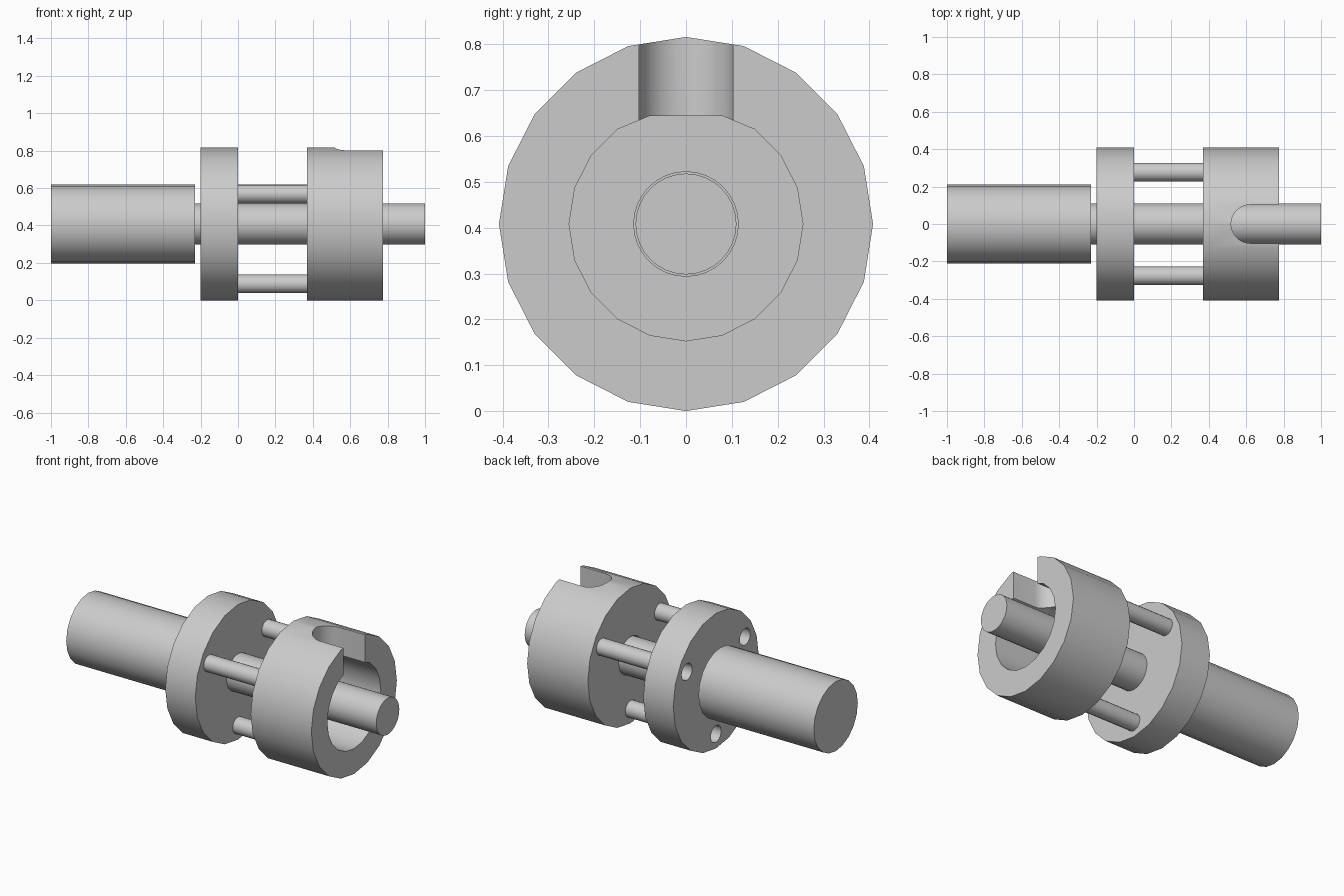
import bpy, bmesh
from math import sin, cos, pi, radians

default = bpy.data.objects.get("Cube")
if default:
    bpy.data.objects.remove(default, do_unlink=True)

AXIS_Z = 0.408    # height of the common x axis
BODY_R = 0.408    # radius of flange and cup
ROD_RING = 0.32   # distance of the rods from the axis

grey = bpy.data.materials.new("plain_grey")
grey.use_nodes = True
grey.diffuse_color = (0.6, 0.6, 0.6, 1)
grey.node_tree.nodes["Principled BSDF"].inputs["Base Color"].default_value = (0.6, 0.6, 0.6, 1)


def extrude_profile(name, points, offset):
    """Prism from a closed loop of 3D points moved along an offset."""
    bm = bmesh.new()
    face = bm.faces.new([bm.verts.new(p) for p in points])
    out = bmesh.ops.extrude_face_region(bm, geom=[face])
    moved = [v for v in out["geom"] if isinstance(v, bmesh.types.BMVert)]
    bmesh.ops.translate(bm, verts=moved, vec=offset)
    bmesh.ops.recalc_face_normals(bm, faces=bm.faces)
    mesh = bpy.data.meshes.new(name)
    bm.to_mesh(mesh)
    bm.free()
    mesh.materials.append(grey)
    obj = bpy.data.objects.new(name, mesh)
    bpy.context.collection.objects.link(obj)
    return obj


def x_cylinder(name, x0, x1, radius, sides=20, y=0, z=0, roof=1):
    """Cylinder along x, with its top optionally flattened at roof."""
    angles = [2 * pi * i / sides for i in range(sides)]
    ring = [(x0, y + radius * sin(a), AXIS_Z + z + min(radius * cos(a), roof)) for a in angles]
    return extrude_profile(name, ring, (x1 - x0, 0, 0))


def activate(obj):
    bpy.ops.object.select_all(action="DESELECT")
    obj.select_set(True)
    bpy.context.view_layer.objects.active = obj


def cut(target, cutter):
    mod = target.modifiers.new("cut", "BOOLEAN")
    mod.operation = "DIFFERENCE"
    mod.solver = "EXACT"
    mod.object = cutter
    activate(target)
    bpy.ops.object.modifier_apply(modifier=mod.name)
    bpy.data.objects.remove(cutter, do_unlink=True)


# Main body and shaft
motor = x_cylinder("motor_body", -1, -0.23, 0.21)
shaft = x_cylinder("drive_shaft", -0.3, 1, 0.11, 32)

# Flange and three rods, sunk in its open holes
flange = x_cylinder("flange", -0.2, 0, BODY_R)
parts = [motor, shaft, flange]
for i, name in enumerate(("lower_rod", "left_rod", "right_rod")):
    angle = radians(-90 + 120 * i)
    place = dict(y=ROD_RING * cos(angle), z=ROD_RING * sin(angle))
    cut(flange, x_cylinder("rod_hole", -0.3, -0.04, 0.05, 20, **place))
    parts.append(x_cylinder(name, -0.04, 0.4, 0.05, 20, **place))

# Cup with a bore, a shaft hole and a round-ended slot on top
cup = x_cylinder("slotted_cup", 0.37, 0.775, BODY_R)
cut(cup, x_cylinder("bore", 0.47, 0.9, 0.255, roof=0.236))
cut(cup, x_cylinder("shaft_hole", 0.3, 0.6, 0.114, 32))
arc = [radians(90 + 180 * i / 16) for i in range(17)]
slot_outline = [(0.622 + 0.103 * cos(a), 0.103 * sin(a), 0.6) for a in arc]
slot_outline += [(0.9, -0.103, 0.6), (0.9, 0.103, 0.6)]
cut(cup, extrude_profile("slot", slot_outline, (0, 0, 0.4)))
parts.append(cup)

# Smooth round walls, sharp rims
for obj in parts:
    activate(obj)
    bpy.ops.object.shade_smooth_by_angle(angle=radians(30))
